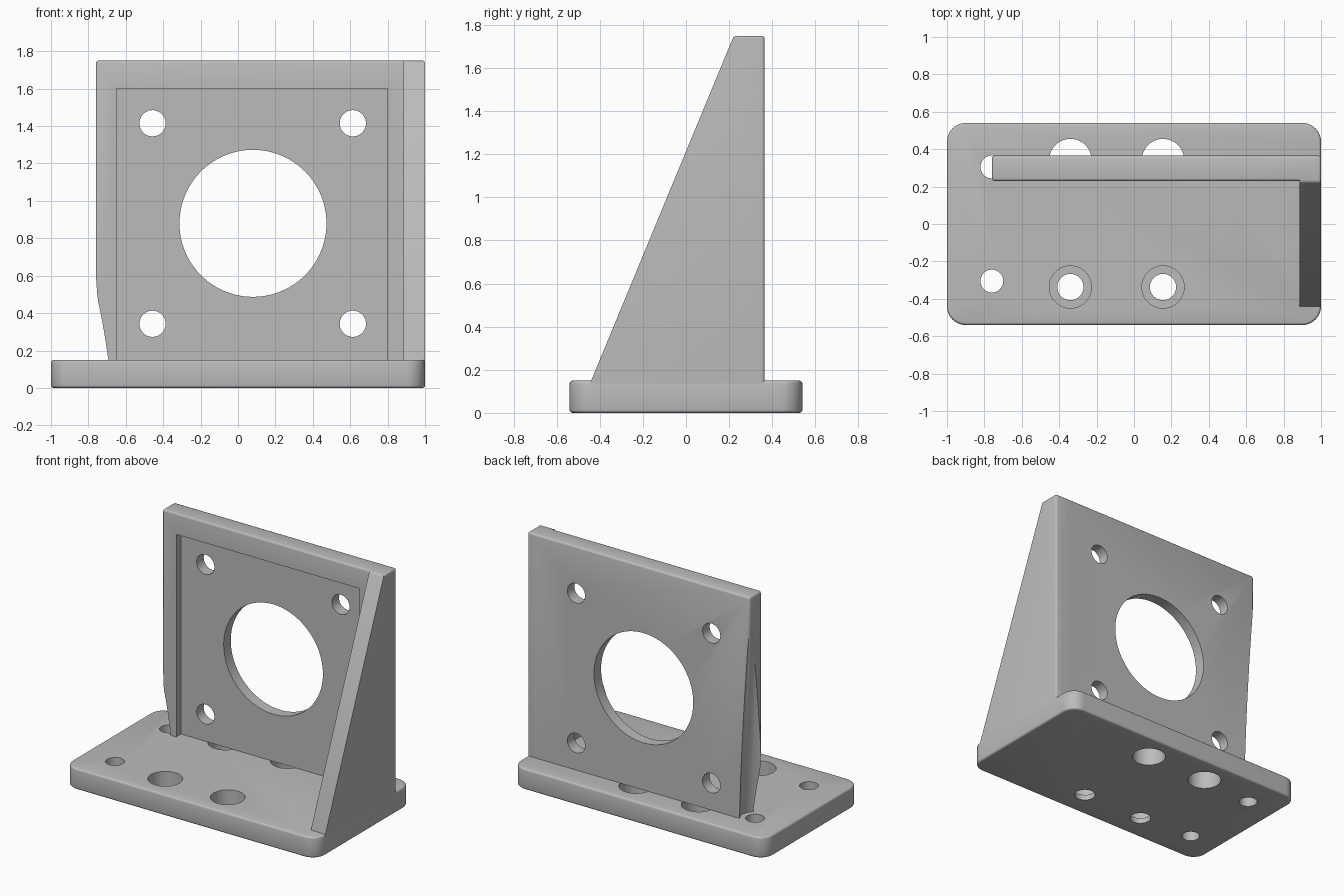
import bpy, bmesh, math
from mathutils import Vector

old = bpy.data.objects.get("Cube")
if old:
    bpy.data.objects.remove(old, do_unlink=True)

GREY = (0.5, 0.5, 0.5, 1)
mat = bpy.data.materials.new("plain grey")
mat.use_nodes = True
mat.diffuse_color = GREY
bsdf = next(n for n in mat.node_tree.nodes if n.type == 'BSDF_PRINCIPLED')
bsdf.inputs["Base Color"].default_value = GREY

BASE_TOP, TOP = 0.15, 1.75
FRONT, BACK = 0.23, 0.365      # wall thickness range in y
LEFT, RIGHT = -0.76, 1.0       # bracket extent in x
RIB = 0.885                    # inner face of the side gusset
EDGE = 0.014                   # small edge rounding


def finish(name, bm):
    bmesh.ops.recalc_face_normals(bm, faces=bm.faces)
    mesh = bpy.data.meshes.new(name)
    bm.to_mesh(mesh)
    bm.free()
    mesh.materials.append(mat)
    obj = bpy.data.objects.new(name, mesh)
    bpy.context.collection.objects.link(obj)
    return obj


def prism(points, offset):
    """Extrude a flat outline along an offset."""
    bm = bmesh.new()
    face = bm.faces.new([bm.verts.new(p) for p in points])
    out = bmesh.ops.extrude_face_region(bm, geom=[face])
    moved = [g for g in out["geom"] if isinstance(g, bmesh.types.BMVert)]
    bmesh.ops.translate(bm, verts=moved, vec=offset)
    bmesh.ops.recalc_face_normals(bm, faces=bm.faces)
    return bm


def box(x0, x1, y0, y1, z0, z1):
    return prism([(x0, y0, z0), (x1, y0, z0), (x1, y1, z0), (x0, y1, z0)],
                 (0, 0, z1 - z0))


def round_edges(bm, rule, radius, segments=3):
    """Bevel the edges whose midpoint and direction satisfy a rule."""
    edges = []
    for e in bm.edges:
        a, b = e.verts[0].co, e.verts[1].co
        if rule((a + b) / 2, (b - a).normalized()):
            edges.append(e)
    bmesh.ops.bevel(bm, geom=edges, offset=radius, segments=segments,
                    profile=0.5, affect='EDGES', clamp_overlap=True)


def rod(start, end, radius, sides=64):
    """Closed cylinder between two points."""
    start, end = Vector(start), Vector(end)
    axis = end - start
    bm = bmesh.new()
    bmesh.ops.create_cone(bm, cap_ends=True, segments=sides, radius1=radius,
                          radius2=radius, depth=axis.length)
    turn = axis.to_track_quat('Z', 'Y').to_matrix()
    bmesh.ops.rotate(bm, verts=bm.verts, cent=(0, 0, 0), matrix=turn)
    bmesh.ops.translate(bm, verts=bm.verts, vec=(start + end) / 2)
    return bm


def cut(obj, bm):
    cutter = finish("cutter", bm)
    cutter.hide_render = True
    mod = obj.modifiers.new("cut", 'BOOLEAN')
    mod.operation, mod.solver, mod.object = 'DIFFERENCE', 'EXACT', cutter
    bpy.context.view_layer.objects.active = obj
    bpy.ops.object.modifier_apply(modifier=mod.name)
    bpy.data.objects.remove(cutter, do_unlink=True)


def smooth(obj):
    bpy.ops.object.select_all(action='DESELECT')
    obj.select_set(True)
    bpy.context.view_layer.objects.active = obj
    bpy.ops.object.shade_smooth_by_angle(angle=math.radians(35))


# Base plate with rounded corners and softened rims
bm = box(-1, 1, -0.54, 0.54, 0, BASE_TOP)
round_edges(bm, lambda m, d: abs(d.z) > 0.9, 0.1, 10)
round_edges(bm, lambda m, d: abs(d.z) < 0.1, EDGE)
base = finish("base_plate", bm)

# Small pin holes, counterbored front holes and wide rear holes
for y in (-0.305, 0.305):
    cut(base, rod((LEFT, y, -0.1), (LEFT, y, 0.3), 0.061))
for x in (-0.34, 0.155):
    cut(base, rod((x, -0.337, -0.1), (x, -0.337, 0.3), 0.07))
    cut(base, rod((x, -0.337, 0.04), (x, -0.337, 0.3), 0.113))
    cut(base, rod((x, 0.342, -0.1), (x, 0.342, 0.3), 0.113))

# Upright wall, with rounded top and left edges
bm = box(LEFT, 0.95, FRONT, BACK, BASE_TOP - 0.001, TOP)
round_edges(bm, lambda m, d: m.x < 0.94 and (m.z > TOP - 0.01 or
            (m.x < LEFT + 0.01 and abs(d.z) > 0.9)), EDGE)
wall = finish("upright_wall", bm)

# Shallow recess, centre bore and four bolt holes in the wall
cut(wall, box(-0.65, 0.80, 0.1, 0.285, 0, 1.6))
cut(wall, rod((0.08, 0, 0.88), (0.08, 0.6, 0.88), 0.393, 96))
for x in (-0.457, 0.614):
    for z in (0.343, 1.415):
        cut(wall, rod((x, 0, z), (x, 0.6, z), 0.07))

# Slanted tool clearance above the rear pin hole
foot, lean = Vector((LEFT, 0.305, BASE_TOP)), Vector((-0.068, 0.063, 1))
cut(wall, rod(foot - lean * 0.1, foot + lean * 1.8, 0.1))

# Triangular side gusset, flush with the plate's left side
outline = [(-0.44, 0.02), (-0.44, BASE_TOP), (0.222, TOP), (BACK, TOP), (BACK, 0.02)]
bm = prism([(RIB, y, z) for y, z in outline], (RIGHT - RIB, 0, 0))
round_edges(bm, lambda m, d: m.x > RIB + 0.01 and
            (m.z > TOP - 0.01 or (m.y > BACK - 0.01 and abs(d.z) > 0.9)), EDGE)
gusset = finish("side_gusset", bm)

for part in (base, wall, gusset):
    smooth(part)
